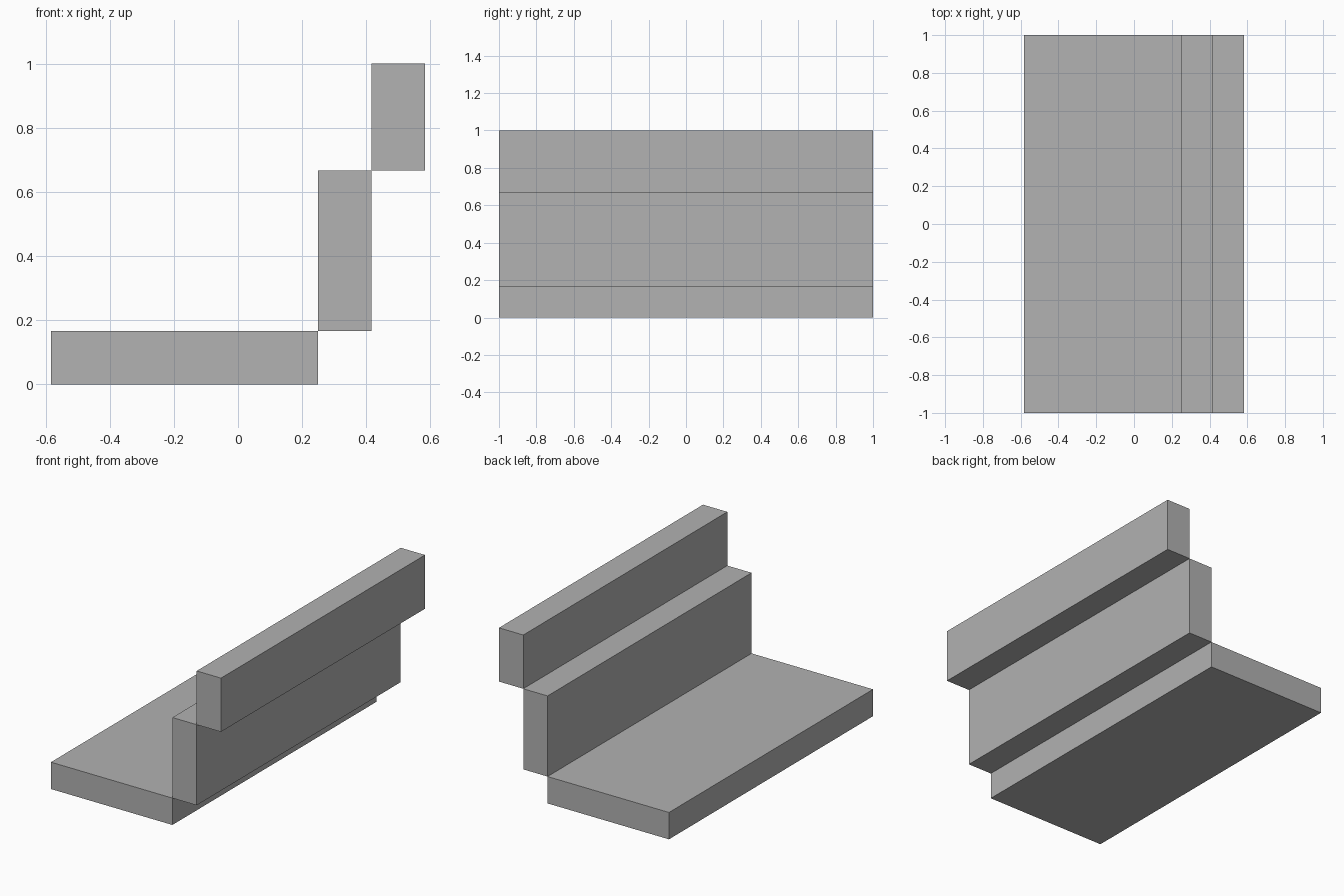
import bpy
import bmesh

cube = bpy.data.objects.get("Cube")
if cube:
    bpy.data.objects.remove(cube, do_unlink=True)

# Single plain grey
grey = bpy.data.materials.new("plain grey")
grey.use_nodes = True
colour = (0.445, 0.445, 0.445, 1)
grey.diffuse_color = colour
grey.node_tree.nodes["Principled BSDF"].inputs["Base Color"].default_value = colour

UNIT = 1 / 6      # thickness of every slab
LENGTH = 2.0


def slab(name, x0, x1, z0, z1):
    """Full-length box; x and z limits are given in slab thicknesses."""
    bm = bmesh.new()
    bmesh.ops.create_cube(bm, size=1)
    bmesh.ops.scale(bm, verts=bm.verts,
                    vec=((x1 - x0) * UNIT, LENGTH, (z1 - z0) * UNIT))
    mesh = bpy.data.meshes.new(name)
    bm.to_mesh(mesh)
    bm.free()
    mesh.materials.append(grey)
    obj = bpy.data.objects.new(name, mesh)
    obj.location = ((x0 + x1) / 2 * UNIT, 0, (z0 + z1) / 2 * UNIT)
    bpy.context.collection.objects.link(obj)


# Flat base, then two upright boards stepping outwards edge to edge
slab("base_slab", -3.5, 1.5, 0, 1)
slab("lower_upright", 1.5, 2.5, 1, 4)
slab("upper_upright", 2.5, 3.5, 4, 6)
